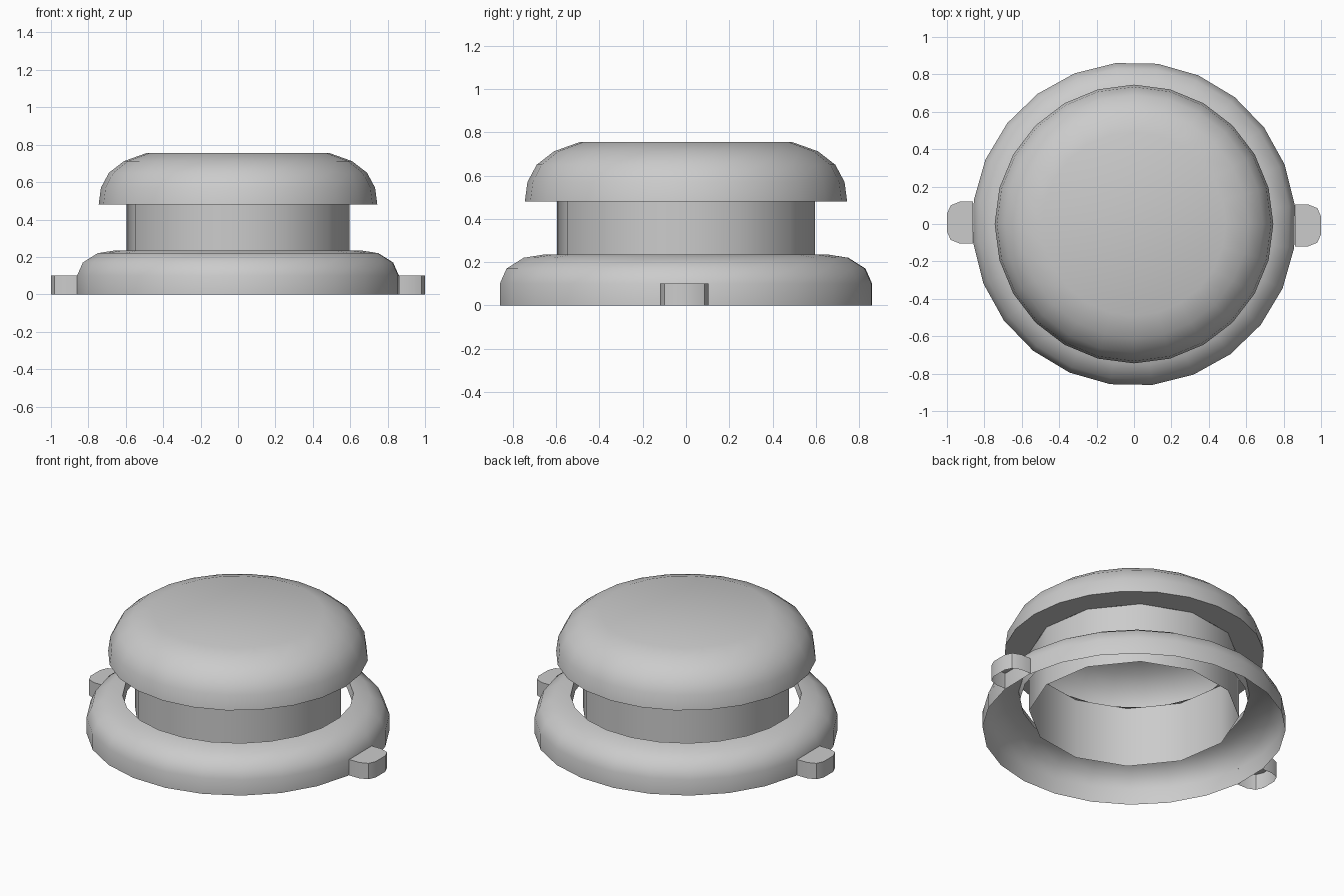
import bpy, math

if "Cube" in bpy.data.objects:
    bpy.data.objects.remove(bpy.data.objects["Cube"])


def finish(name, verts, faces, angle):
    mesh = bpy.data.meshes.new(name)
    mesh.from_pydata(verts, [], faces)
    mesh.update()
    ob = bpy.data.objects.new(name, mesh)
    bpy.context.collection.objects.link(ob)
    bpy.ops.object.select_all(action='DESELECT')
    bpy.context.view_layer.objects.active = ob
    ob.select_set(True)
    bpy.ops.object.shade_smooth_by_angle(angle=math.radians(angle))
    return ob


def lathe(name, profile, sides, turn, angle=35, close_end=False):
    """Revolve (radius, z) points, listed bottom to top along the outside, about z."""
    verts, faces = [], []
    for r, z in profile:
        for i in range(sides):
            a = math.radians(turn) + math.tau * i / sides
            verts.append((r * math.cos(a), r * math.sin(a), z))
    for k in range(len(profile) - 1):
        for i in range(sides):
            j = (i + 1) % sides
            a, b = k * sides, (k + 1) * sides
            faces.append((a + i, a + j, b + j, b + i))
    if close_end:
        start = (len(profile) - 1) * sides
        faces.append(tuple(range(start, start + sides)))
    return finish(name, verts, faces, angle)


# Base ring: open-bottomed shell with rounded shoulder and short inner lip
lathe("base_ring",
      [(0.866, 0), (0.866, 0.10), (0.835, 0.17), (0.755, 0.22),
       (0.66, 0.235), (0.65, 0.19)], 24, 6.5)

# Stem: open tube hanging through the ring
lathe("stem", [(0.6, 0.10), (0.6, 0.48)], 12, -6.4)

# Cap: hollow rounded dome with flat underside rim
lathe("cap",
      [(0.585, 0.48), (0.745, 0.48), (0.733, 0.57), (0.69, 0.65),
       (0.61, 0.712), (0.49, 0.755)], 24, 0, close_end=True)

# Side tabs: rounded open-bottomed lugs, rotated copies of each other
outline = [(0.86, -0.12), (0.93, -0.12), (0.98, -0.10), (1.0, -0.055),
           (1.0, 0.04), (0.98, 0.085), (0.93, 0.105), (0.86, 0.105)]
n = len(outline)
for name, s in (("right_tab", 1), ("left_tab", -1)):
    verts = [(s * x, s * y, z) for z in (0, 0.10) for x, y in outline]
    faces = [(i, i + 1, n + i + 1, n + i) for i in range(n - 1)]
    faces.append(tuple(range(n, 2 * n)))
    finish(name, verts, faces, 40)
